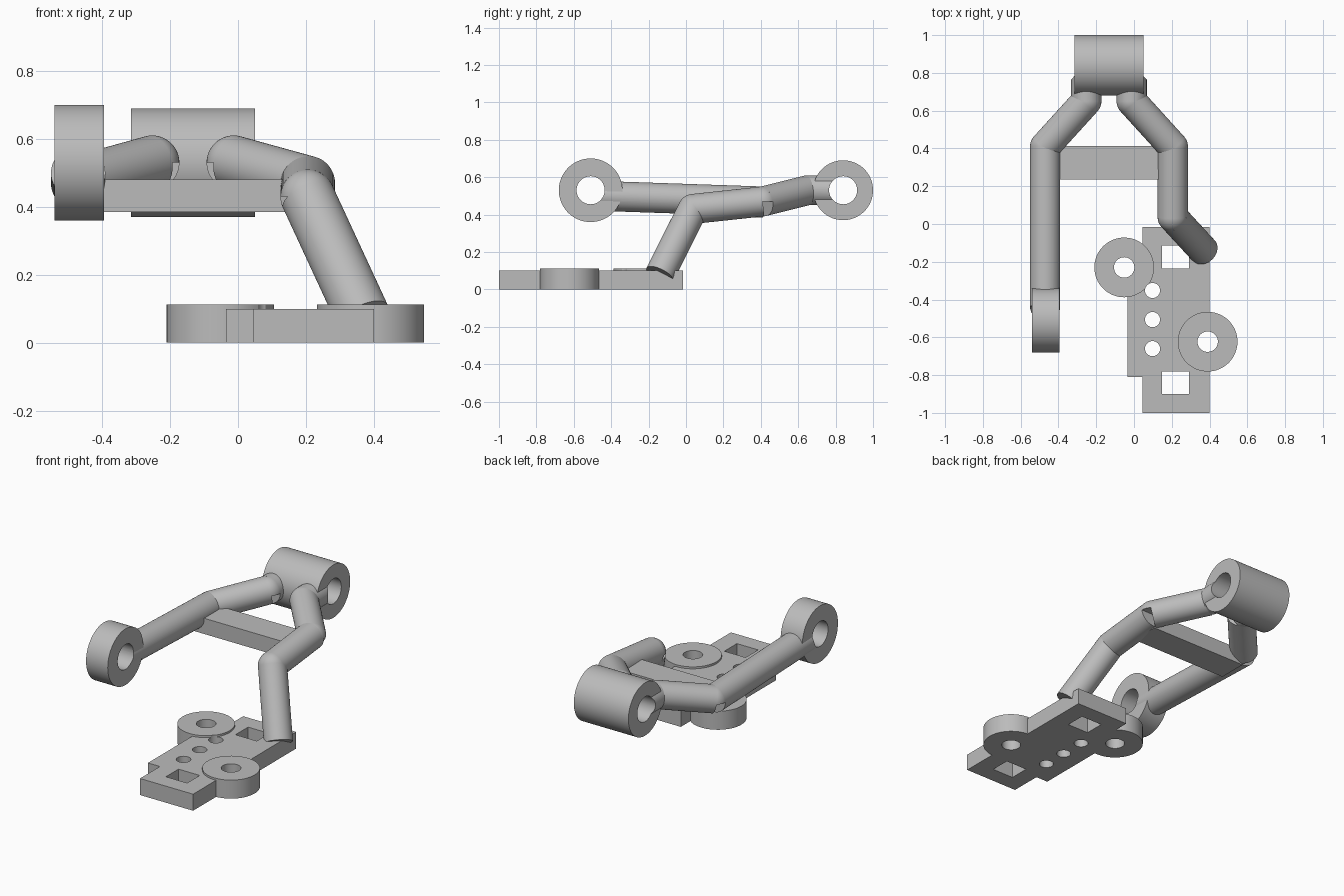
import bpy, bmesh, math
from mathutils import Vector

if "Cube" in bpy.data.objects:
    bpy.data.objects.remove(bpy.data.objects["Cube"], do_unlink=True)

grey = bpy.data.materials.new("plain grey")
grey.use_nodes = True
GREY = (0.5, 0.5, 0.5, 1)
grey.diffuse_color = GREY
grey.node_tree.nodes["Principled BSDF"].inputs["Base Color"].default_value = GREY

TUBE_R = 0.08
HOLE_R = 0.075


def finish(name, bm):
    bmesh.ops.recalc_face_normals(bm, faces=bm.faces)
    mesh = bpy.data.meshes.new(name)
    bm.to_mesh(mesh)
    bm.free()
    mesh.materials.append(grey)
    obj = bpy.data.objects.new(name, mesh)
    bpy.context.collection.objects.link(obj)
    return obj


def rod(name, start, end, radius, sides=64):
    """Cylinder running between two points."""
    a, b = Vector(start), Vector(end)
    bm = bmesh.new()
    bmesh.ops.create_cone(bm, cap_ends=True, segments=sides, radius1=radius,
                          radius2=radius, depth=(b - a).length)
    turn = (b - a).to_track_quat('Z', 'Y').to_matrix()
    bmesh.ops.rotate(bm, verts=bm.verts, matrix=turn)
    bmesh.ops.translate(bm, verts=bm.verts, vec=(a + b) / 2)
    return finish(name, bm)


def prism(name, outline, z0, z1):
    """Extruded flat outline."""
    bm = bmesh.new()
    face = bm.faces.new([bm.verts.new((x, y, z0)) for x, y in outline])
    grown = bmesh.ops.extrude_face_region(bm, geom=[face])["geom"]
    bmesh.ops.translate(bm, vec=(0, 0, z1 - z0),
                        verts=[v for v in grown if isinstance(v, bmesh.types.BMVert)])
    return finish(name, bm)


def box(name, x0, x1, y0, y1, z0, z1):
    return prism(name, [(x0, y0), (x1, y0), (x1, y1), (x0, y1)], z0, z1)


def dome(name, centre):
    """Upper half ball that caps an elbow."""
    bm = bmesh.new()
    bmesh.ops.create_uvsphere(bm, u_segments=48, v_segments=24, radius=TUBE_R)
    cut = bmesh.ops.bisect_plane(bm, geom=bm.verts[:] + bm.edges[:] + bm.faces[:],
                                 plane_co=(0, 0, 0), plane_no=(0, 0, -1), clear_outer=True)
    bmesh.ops.holes_fill(bm, edges=[e for e in bm.edges if e.is_boundary])
    bmesh.ops.translate(bm, verts=bm.verts, vec=centre)
    return finish(name, bm)


def combine(target, tool, operation):
    """Boolean the tool into the target and discard the tool."""
    mod = target.modifiers.new("cut", 'BOOLEAN')
    mod.operation, mod.object, mod.solver = operation, tool, 'EXACT'
    bpy.context.view_layer.objects.active = target
    bpy.ops.object.modifier_apply(modifier=mod.name)
    bpy.data.objects.remove(tool, do_unlink=True)


def bore(target, y, z):
    combine(target, rod("bore", (-1, y, z), (1, y, z), HOLE_R), 'DIFFERENCE')


parts = []

# Base plate with two round pads
base = prism("base_plate", [(0.045, -1), (0.4, -1), (0.4, -0.015), (0.045, -0.015),
                            (0.045, -0.205), (-0.035, -0.205), (-0.035, -0.81),
                            (0.045, -0.81)], 0, 0.1)
pads = [(-0.052, -0.23), (0.39, -0.623)]
for x, y in pads:
    combine(base, rod("pad", (x, y, 0), (x, y, 0.112), 0.158), 'UNION')

# Round and square holes through the base
holes = [(x, y, 0.054) for x, y in pads] + [(0.098, y, 0.04) for y in (-0.352, -0.506, -0.66)]
for x, y, r in holes:
    combine(base, rod("hole", (x, y, -0.1), (x, y, 0.3), r), 'DIFFERENCE')
for y in (-0.235, -0.9):
    combine(base, box("window", 0.148, 0.29, y, y + 0.12, -0.1, 0.3), 'DIFFERENCE')
parts.append(base)

# Bored barrel at the back and bored eye at the front
barrel = rod("rear_barrel", (-0.315, 0.84, 0.53), (0.05, 0.84, 0.53), 0.16)
bore(barrel, 0.84, 0.53)
eye = rod("front_eye", (-0.54, -0.51, 0.53), (-0.395, -0.51, 0.53), 0.17)
bore(eye, -0.51, 0.53)
parts += [barrel, eye]

# Mirrored upper arms: stub into the barrel, slanted tube, domed elbows
MID = -0.1325
for side, label in ((-1, "right"), (1, "left")):
    top = (MID + side * 0.12, 0.65, 0.53)
    elbow = (MID + side * 0.338, 0.41, 0.47)
    stub = rod(label + "_stub", top, (top[0], 0.79, 0.53), TUBE_R)
    bore(stub, 0.84, 0.53)
    parts += [stub, rod(label + "_upper_arm", elbow, top, TUBE_R),
              dome(label + "_top_dome", top), dome(label + "_elbow_dome", elbow)]

# Long straight arm to the front eye
long_arm = rod("right_long_arm", (MID - 0.338, 0.41, 0.47), (MID - 0.338, -0.47, 0.5), TUBE_R)
bore(long_arm, -0.51, 0.53)
parts.append(long_arm)

# Short arm, knee and leg down to the base
knee = (0.205, 0.037, 0.43)
parts += [rod("left_short_arm", (0.205, 0.41, 0.47), knee, TUBE_R),
          dome("left_knee_dome", knee),
          rod("left_leg", knee, (0.368, -0.14, 0.078), TUBE_R)]

# Cross bar joining the arms
parts.append(box("cross_bar", -0.46, 0.195, 0.235, 0.413, 0.385, 0.48))

# Smooth round surfaces, crisp edges
bpy.ops.object.select_all(action='DESELECT')
for obj in parts:
    obj.select_set(True)
bpy.context.view_layer.objects.active = parts[0]
bpy.ops.object.shade_smooth_by_angle(angle=math.radians(30))
